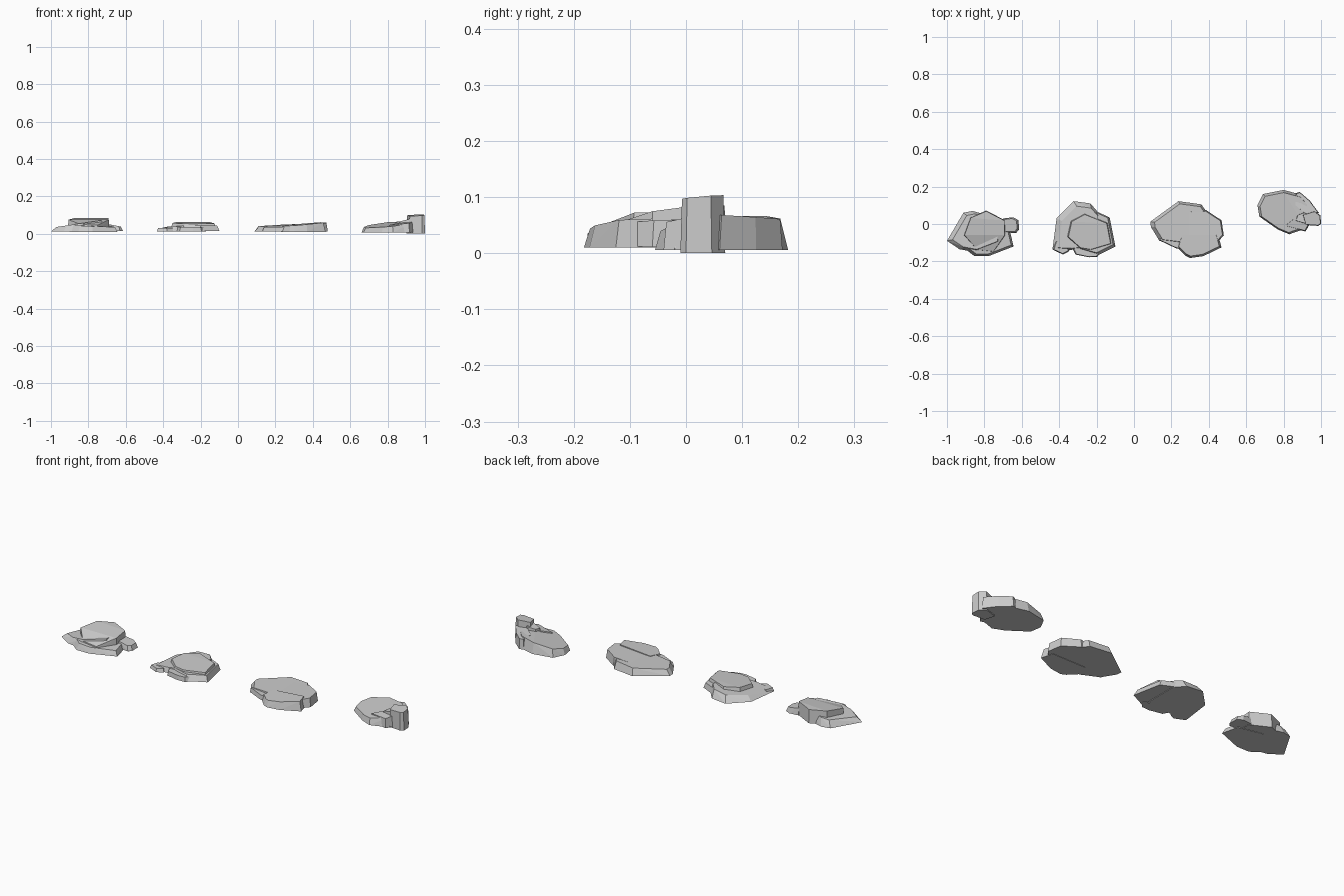
import bpy, bmesh


def slab(name, outline, z0, top, inset=0.88, slope=(0, 0), cap=1.0, shift=(0, 0)):
    """Faceted stone: hull of a base outline and an inset, tilted, capped top."""
    n = len(outline)
    cx = sum(p[0] for p in outline) / n
    cy = sum(p[1] for p in outline) / n
    bm = bmesh.new()
    for x, y in outline:
        bm.verts.new((x, y, z0))
        dx, dy = (x - cx) * inset + shift[0], (y - cy) * inset + shift[1]
        z = min(cap, top + slope[0] * dx + slope[1] * dy)
        bm.verts.new((cx + dx, cy + dy, max(z, z0 + 0.008)))
    bmesh.ops.convex_hull(bm, input=bm.verts[:])
    bmesh.ops.delete(bm, geom=[v for v in bm.verts if not v.link_faces], context='VERTS')
    bmesh.ops.dissolve_limit(bm, angle_limit=0.04, verts=bm.verts[:], edges=bm.edges[:])
    bmesh.ops.recalc_face_normals(bm, faces=bm.faces[:])
    mesh = bpy.data.meshes.new(name)
    bm.to_mesh(mesh)
    bm.free()
    ob = bpy.data.objects.new(name, mesh)
    bpy.context.collection.objects.link(ob)
    return ob


# First cluster: tilted cap stone on low slabs, small stone at the right
slab("rock_a_left_slab", [(-1.0, -.09), (-.912, .06), (-.864, .07), (-.72, .03),
     (-.72, -.10), (-.85, -.15), (-.933, -.135)], .012, .053, .86, slope=(.15, 0), shift=(.01, 0))
slab("rock_a_front_slab", [(-.90, -.135), (-.853, -.172), (-.778, -.172), (-.644, -.12),
     (-.665, -.03), (-.80, .0)], .01, .042, .90, slope=(-.05, .05), shift=(0, .006))
slab("rock_a_cap_stone", [(-.91, -.06), (-.875, .035), (-.79, .072), (-.69, .02),
     (-.688, -.06), (-.75, -.15), (-.84, -.14)], .012, .081, .97, slope=(0, .33), cap=.085)
slab("rock_a_small_stone", [(-.70, -.045), (-.63, -.048), (-.615, -.03), (-.617, .02),
     (-.645, .036), (-.70, .03)], .014, .043, .84, slope=(-.2, 0), shift=(-.005, 0))

# Second cluster: wide slab with a flatter stone on top
slab("rock_b_base_slab", [(-.436, -.136), (-.414, .03), (-.323, .122), (-.233, .11),
     (-.19, .06), (-.19, -.12), (-.35, -.14)], .012, .044, .86, slope=(.1, .02), shift=(.014, -.008))
slab("rock_b_right_slab", [(-.20, .067), (-.13, .035), (-.099, -.12), (-.195, -.168),
     (-.29, -.14), (-.33, -.05)], .015, .045, .92, shift=(-.005, .006))
slab("rock_b_cap_stone", [(-.362, -.07), (-.342, .02), (-.265, .062), (-.135, .01),
     (-.112, -.11), (-.23, -.145), (-.29, -.135)], .015, .058, .90, slope=(0, .06), cap=.062)
slab("rock_b_front_stone", [(-.33, -.13), (-.313, -.163), (-.24, -.178), (-.195, -.175),
     (-.17, -.14), (-.24, -.10)], .012, .036, .9)
slab("rock_b_left_chip", [(-.434, -.138), (-.38, -.163), (-.345, -.145), (-.36, -.10),
     (-.42, -.09)], .012, .03, .85)

# Third cluster: broad slab, raised right stone, front ledge
slab("rock_c_main_slab", [(.088, .013), (.238, .122), (.36, .105), (.392, .06),
     (.40, -.10), (.30, -.11), (.136, -.09), (.09, -.015)], .012, .046, .90, slope=(.04, .03), shift=(.006, -.002))
slab("rock_c_right_stone", [(.25, .07), (.385, .075), (.468, .02), (.48, -.06), (.45, -.095),
     (.36, -.10), (.24, -.05)], .012, .053, .93, slope=(.07, .03), cap=.061)
slab("rock_c_front_ledge", [(.23, -.125), (.275, -.17), (.30, -.182), (.37, -.172), (.468, -.125),
     (.45, -.06), (.25, -.06)], .01, .049, .91, slope=(.08, .06), shift=(0, .006))
slab("rock_c_left_ledge", [(.13, -.085), (.225, -.13), (.30, -.14), (.33, -.08), (.16, -.04)],
     .012, .036, .9)

# Fourth cluster: sloped slab with an upright block and wedge stones
slab("rock_d_main_slab", [(.66, .10), (.69, .16), (.80, .182), (.90, .155), (.94, .11),
     (.93, -.02), (.83, -.055), (.77, -.03), (.67, .04)], .006, .050, .90,
     slope=(.13, .12), cap=.066, shift=(0, -.003))
slab("rock_d_upright_block", [(.915, -.005), (.985, -.01), (1.0, .0), (.997, .046), (.965, .07),
     (.90, .05)], 0, .099, .92, slope=(.05, .1), cap=.104)
slab("rock_d_block_shoulder", [(.86, .015), (.93, -.005), (.96, .04), (.91, .065), (.87, .05)],
     .006, .076, .85, slope=(.25, 0))
slab("rock_d_front_wedge", [(.80, -.01), (.917, -.04), (.94, .0), (.93, .03), (.85, .03)],
     .006, .058, .88, slope=(.12, .15))
slab("rock_d_back_stone", [(.865, .165), (.885, .172), (.94, .125), (.988, .06), (.93, .04),
     (.86, .10)], .006, .064, .93, slope=(.03, -.04))
